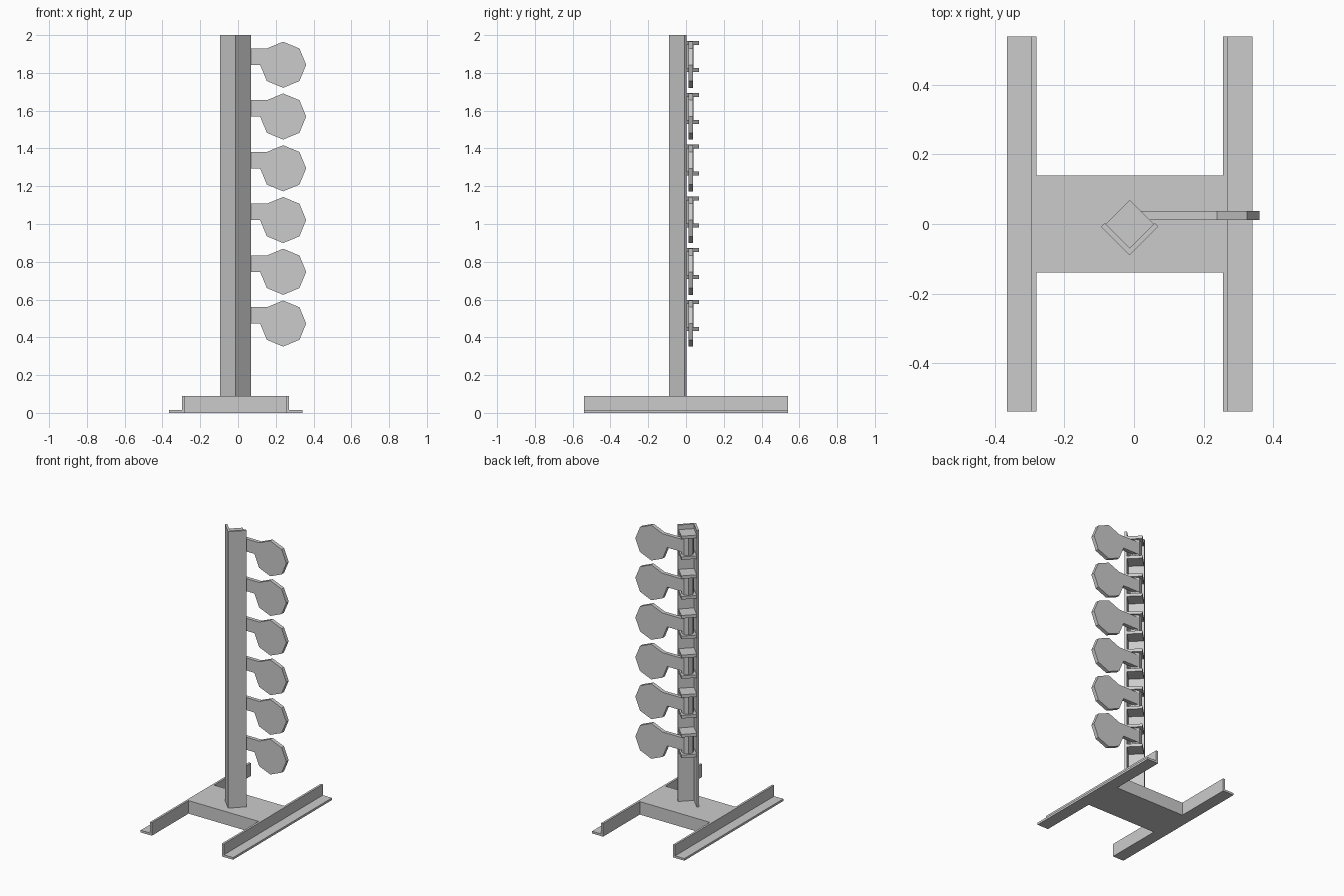
import bpy, math

cube = bpy.data.objects.get("Cube")
if cube:
    bpy.data.objects.remove(cube, do_unlink=True)

steel = bpy.data.materials.new("grey_steel")
steel.use_nodes = True
grey = (0.6, 0.6, 0.6, 1)
steel.diffuse_color = grey
steel.node_tree.nodes["Principled BSDF"].inputs["Base Color"].default_value = grey


def prism(name, outline, low, high, upright=False):
    """Extrude an outline along z, or an x-z outline along y when upright."""
    n = len(outline)
    rings = [(a, d, b) if upright else (a, b, d) for d in (low, high) for a, b in outline]
    faces = [tuple(range(n)), tuple(range(n, 2 * n))]
    faces += [(i, (i + 1) % n, (i + 1) % n + n, i + n) for i in range(n)]
    mesh = bpy.data.meshes.new(name)
    mesh.from_pydata(rings, [], faces)
    obj = bpy.data.objects.new(name, mesh)
    bpy.context.collection.objects.link(obj)
    mesh.materials.append(steel)
    bpy.ops.object.select_all(action="DESELECT")
    obj.select_set(True)
    bpy.context.view_layer.objects.active = obj
    bpy.ops.object.mode_set(mode="EDIT")
    bpy.ops.mesh.select_all(action="SELECT")
    bpy.ops.mesh.normals_make_consistent(inside=False)
    bpy.ops.object.mode_set(mode="OBJECT")
    return obj


MID = -0.0125      # x of the post and base centre
WALL = 0.015       # steel thickness
BASE_TOP = 0.09

# Base: two angle rails with their flanges outward, joined by a block
for side, label in ((-1, "right"), (1, "left")):
    rail = [(0.268, 0), (0.353, 0), (0.353, WALL), (0.283, WALL), (0.283, BASE_TOP), (0.268, BASE_TOP)]
    prism(label + "_base_rail", [(MID + side * x, z) for x, z in rail], -0.54, 0.54, True)
prism("base_block", [(MID - 0.268, -0.14), (MID + 0.268, -0.14),
                     (MID + 0.268, 0.14), (MID - 0.268, 0.14)], 0, BASE_TOP)

# Post: angle section with its corner to the front
REACH = 0.0825
LIP = WALL / math.sqrt(2)
post = [(0, -0.09), (REACH, -0.09 + REACH), (REACH - LIP, -0.09 + REACH + LIP),
        (0, -0.09 + 2 * LIP), (LIP - REACH, -0.09 + REACH + LIP), (-REACH, -0.09 + REACH)]
prism("post", [(MID + x, y) for x, y in post], BASE_TOP, 2)

# Six swinging paddles, each on a hinge between two diamond shelves
SHELF = 0.069
diamond = [(MID, -SHELF), (MID + SHELF, 0), (MID, SHELF), (MID - SHELF, 0)]
for row in range(6):
    z = 0.473 + row * 0.274
    prism("lower_shelf", diamond, z - 0.039, z - 0.018)
    prism("upper_shelf", diamond, z + 0.104, z + 0.125)
    tube = [(MID + 0.04 * math.cos(a * math.tau / 8), 0.04 * math.sin(a * math.tau / 8))
            for a in range(8)]
    prism("hinge_tube", tube, z - 0.018, z + 0.104)
    disc = [(0.239 + 0.122 * math.cos(a * math.tau / 8), z + 0.122 * math.sin(a * math.tau / 8))
            for a in range(-4, 4)]
    arm_top = z + 0.087
    paddle = [(MID, arm_top), (MID, z)] + disc + [(disc[-1][0], arm_top)]
    prism("paddle", paddle[:-1], 0.012, 0.038, True)
